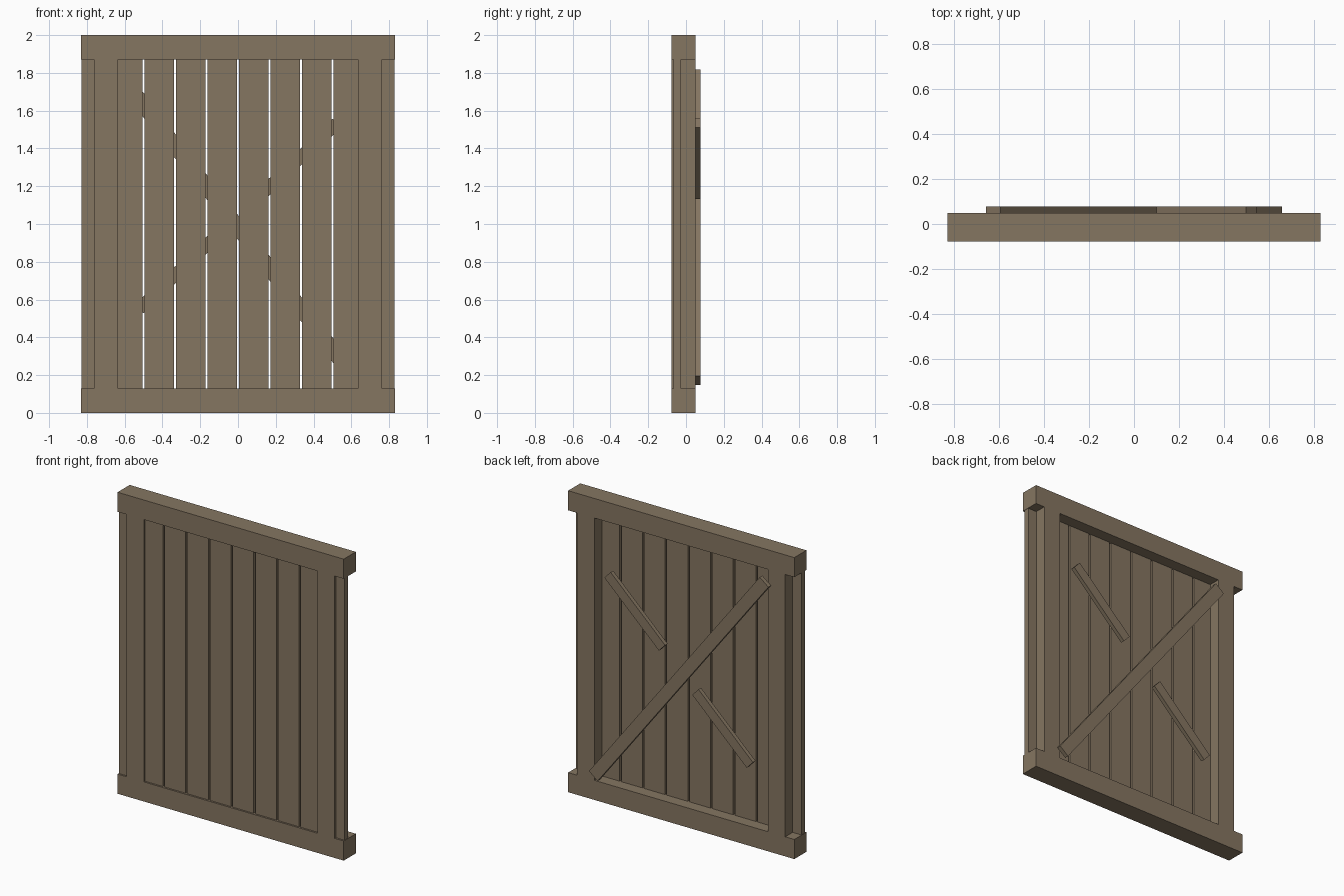
import bpy
import math

if "Cube" in bpy.data.objects:
    bpy.data.objects.remove(bpy.data.objects["Cube"])

wood = bpy.data.materials.new("weathered_brown_wood")
wood.diffuse_color = (0.235, 0.18, 0.12, 1)
wood.use_nodes = True
wood.node_tree.nodes["Principled BSDF"].inputs["Base Color"].default_value = wood.diffuse_color


def board(name, centre, size, slope=0.0):
    """Box beam, tilted in the xz plane by slope degrees (positive rises to +x)."""
    bpy.ops.mesh.primitive_cube_add(size=1, location=centre)
    ob = bpy.context.object
    ob.name = name
    ob.scale = size
    ob.rotation_euler = (0, -math.radians(slope), 0)
    ob.data.materials.append(wood)
    return ob


FRONT, BACK = -0.077, 0.05      # frame depth
DEPTH, MID = BACK - FRONT, (BACK + FRONT) / 2
RAIL, TOP = 0.13, 2.0

# Horizontal rails, wider than the stiles
for name, z in (("bottom_rail", RAIL / 2), ("top_rail", TOP - RAIL / 2)):
    board(name, (0, MID, z), (1.66, DEPTH, RAIL))

# Vertical stiles, flush with the rails
for name, x in (("left_stile", -0.70), ("right_stile", 0.70)):
    board(name, (x, MID, 1), (0.127, DEPTH, TOP - 2 * RAIL))

# Ten planks with narrow gaps, the outermost stick out past the stiles
PITCH = 1 / 6
for i in range(10):
    board(f"plank_{i + 1}", ((i - 4.5) * PITCH, -0.046, 1),
          (PITCH - 0.012, 0.038, TOP - 2 * RAIL))

# Diagonal braces on the back
BRACE_Y, BRACE_T = 0.0635, 0.027
board("long_brace", (0, BRACE_Y, 0.982), (2.05, BRACE_T, 0.08), -52.3)
board("upper_short_brace", (0.3225, BRACE_Y, 1.345), (0.55, BRACE_T, 0.066), 43.3)
board("lower_short_brace", (-0.3225, BRACE_Y, 0.74), (0.55, BRACE_T, 0.066), 43.3)
